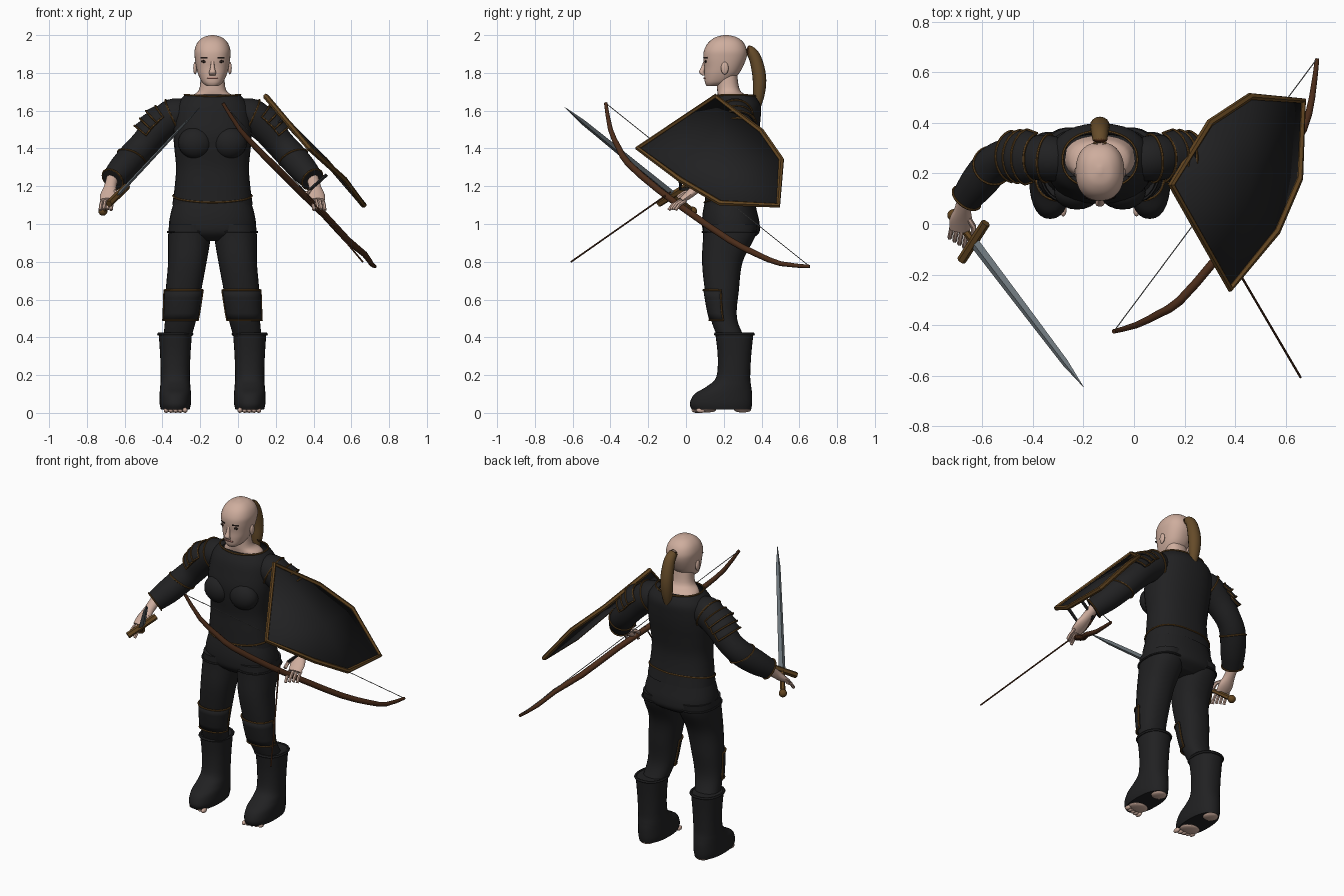
import bpy, bmesh
from math import sin, cos, pi, radians, copysign
from mathutils import Vector, Matrix

if "Cube" in bpy.data.objects:
    bpy.data.objects.remove(bpy.data.objects["Cube"], do_unlink=True)

CX = -0.135                      # body centre line
UP, BACK = Vector((0, 0, 1)), Vector((0, 1, 0))
built = []


def material(name, *rgb):
    m = bpy.data.materials.new(name)
    m.use_nodes = True
    m.diffuse_color = (*rgb, 1)
    m.node_tree.nodes["Principled BSDF"].inputs["Base Color"].default_value = (*rgb, 1)
    return m


cloth = material("black leather", .015, .015, .016)
trim = material("brown trim", .12, .058, .014)
skin = material("skin", .62, .42, .34)
hair = material("golden brown hair", .13, .07, .022)
dark_hair = material("dark brown hair", .075, .024, .008)
wood = material("dark wood", .07, .025, .01)
steel = material("steel", .16, .19, .21)
cord = material("bow string", .25, .25, .25)
ink = material("eye and brow", .02, .012, .01)
lips = material("lips", .36, .16, .13)


def add(name, mesh, *mats):
    ob = bpy.data.objects.new(name, mesh)
    bpy.context.collection.objects.link(ob)
    mesh.materials.clear()
    for m in mats:
        mesh.materials.append(m)
    built.append(ob)
    return ob


def finish(name, bm, *mats):
    bmesh.ops.recalc_face_normals(bm, faces=bm.faces)
    mesh = bpy.data.meshes.new(name)
    bm.to_mesh(mesh)
    bm.free()
    return add(name, mesh, *mats)


# Smooth interpolation through rings of (x, y, z, radius_a, radius_b)
def sample(rings, t):
    t = min(max(t, 0), len(rings) - 1)
    i = min(int(t), len(rings) - 2)
    f = t - i
    a, b, c, d = (rings[min(max(i + k, 0), len(rings) - 1)] for k in (-1, 0, 1, 2))
    return [q + f * (r - p + f * (2 * p - 5 * q + 4 * r - s + f * (3 * (q - r) + s - p))) / 2
            for p, q, r, s in zip(a, b, c, d)]


def point(rings, t, ang, ref=None, off=0):
    x, y, z, a, b = sample(rings, t)
    u, v = cos(ang), sin(ang)
    if ref is None:              # upright section, slightly squared
        n, w = Vector((1, 0, 0)), BACK
        u, v = copysign(abs(u) ** .87, u), copysign(abs(v) ** .87, v)
    else:
        tan = (Vector(sample(rings, t + .1)[:3]) - Vector(sample(rings, t - .1)[:3])).normalized()
        n = (ref - tan * tan.dot(ref)).normalized()
        w = tan.cross(n)
    return Vector((x, y, z)) + n * u * (max(a, 0) + off) + w * v * (max(b, 0) + off)


def loft(name, rings, mats, ref=None, seg=28, steps=5, caps=True, rule=None):
    bm = bmesh.new()
    count = (len(rings) - 1) * steps
    rows = [[bm.verts.new(point(rings, i / steps, 2 * pi * j / seg, ref)) for j in range(seg)]
            for i in range(count + 1)]
    for lo, hi in zip(rows, rows[1:]):
        for j in range(seg):
            k = (j + 1) % seg
            face = bm.faces.new((lo[j], lo[k], hi[k], hi[j]))
            if rule:
                face.material_index = rule(face.calc_center_median())
    if caps:
        bm.faces.new(rows[0])
        cap = bm.faces.new(rows[-1])
        if rule:
            cap.material_index = rule(cap.calc_center_median())
    return finish(name, bm, *mats)


def tube(name, pts, r, mat, closed=False):
    cu = bpy.data.curves.new(name, "CURVE")
    cu.dimensions = "3D"
    cu.bevel_depth, cu.bevel_resolution, cu.use_fill_caps = r, 1, True
    sp = cu.splines.new("POLY")
    sp.points.add(len(pts) - 1)
    for p, q in zip(sp.points, pts):
        p.co = (*q, 1)
    sp.use_cyclic_u = closed
    tmp = bpy.data.objects.new(name + "_path", cu)
    mesh = bpy.data.meshes.new_from_object(tmp)
    bpy.data.objects.remove(tmp)
    return add(name, mesh, mat)


def blob(name, loc, size, mat):
    bm = bmesh.new()
    bmesh.ops.create_uvsphere(bm, u_segments=20, v_segments=12, radius=1,
                              matrix=Matrix.Translation(loc) @ Matrix.Diagonal((*size, 1)))
    return finish(name, bm, mat)


def hoop(name, rings, height, ref=None, off=.002, r=.005):
    angs = [2 * pi * i / 48 for i in range(48)]
    tube(name, [point(rings, height(a), a, ref, off) for a in angs], r, trim, True)


# Armour plate lying on part of a lofted surface, edged with trim
def plate(name, rings, t0, t1, a0, a1, ref, off0, off1, n=16):
    def at(i, j):
        f = i / 4
        return point(rings, t0 + (t1 - t0) * f, a0 + (a1 - a0) * j / n, ref, off0 + (off1 - off0) * f)
    bm = bmesh.new()
    rows = [[bm.verts.new(at(i, j)) for j in range(n + 1)] for i in range(5)]
    for lo, hi in zip(rows, rows[1:]):
        for j in range(n):
            bm.faces.new((lo[j], lo[j + 1], hi[j + 1], hi[j]))
    ob = finish(name, bm, cloth)
    ob.modifiers.new("thickness", "SOLIDIFY").thickness = .012
    edge = ([at(0, j) for j in range(n + 1)] + [at(i, n) for i in range(1, 5)]
            + [at(4, j) for j in range(n - 1, -1, -1)] + [at(i, 0) for i in range(3, 0, -1)])
    tube(name + "_trim", edge, .005, trim, True)


def level(z, half, front, back, x=CX):
    return (x, (front + back) / 2, z, half, (back - front) / 2)


# Torso and pelvis
torso = [level(*r) for r in (
    (1.10, .213, .10, .375), (1.2, .2, .10, .36), (1.3, .193, .10, .355), (1.4, .202, .085, .37),
    (1.48, .208, .08, .385), (1.56, .205, .095, .395), (1.63, .19, .115, .395), (1.685, .145, .15, .36))]
loft("tunic", torso, [cloth], caps=False)
hoop("tunic_hem", torso, lambda a: .45 + .25 * sin(a) + .1 * abs(cos(a)))
hoop("collar_trim", torso, lambda a: 6.75 + .22 * abs(cos(a)))
pelvis = [level(*r) for r in (
    (.91, .13, .14, .33), (.95, .218, .095, .385), (1.0, .23, .085, .39), (1.07, .218, .09, .375),
    (1.16, .19, .11, .355))]
loft("trousers_hips", pelvis, [cloth])
loft("neck", [level(*r) for r in (
    (1.6, .14, .17, .35), (1.67, .118, .17, .33), (1.71, .072, .165, .285), (1.8, .062, .165, .27))], [skin])

# Head, hair coloured by a slanted hairline
head = [level(*r) for r in (
    (1.73, .03, .11, .17), (1.75, .055, .10, .23), (1.79, .075, .097, .275), (1.83, .086, .097, .3),
    (1.88, .094, .092, .32), (1.92, .095, .096, .322), (1.96, .08, .118, .305), (1.988, .05, .155, .27),
    (2.0, .008, .2, .225))]


def hairline(c):
    if c.y < .10 + min(max(1.93 - c.z, 0) * 1.2, .14) and c.z < 1.945:
        return 0
    streak = .2 + .03 * sin(c.x * 90) + .03 * sin(c.z * 110)
    return 2 if c.y < streak and c.z > 1.87 else 1


loft("head", head, [skin, hair, dark_hair], seg=48, steps=6, rule=hairline)
loft("ponytail", [(CX, y, z, r, r * 1.1) for y, z, r in (
    (.29, 1.9, .02), (.33, 1.92, .026), (.365, 1.88, .032), (.388, 1.78, .036), (.385, 1.68, .03),
    (.37, 1.56, .004))], [hair], ref=BACK, seg=16)
blob("hair_tie", (CX, .335, 1.915), (.03, .014, .03), dark_hair)
loft("nose", [(CX, .1, 1.865, .008, .006), (CX, .092, 1.83, .011, .012), (CX, .083, 1.803, .018, .014),
              (CX, .097, 1.785, .014, .008)], [skin], seg=16)
for s in (1, -1):
    side = "left" if s > 0 else "right"

    def face(t, deg, off=0):
        return point(head, t, radians(s * deg - 90), off=off)
    blob(side + "_eye", face(3.6, 27), (.016, .005, .007), ink)
    tube(side + "_eyebrow", [face(4, d) for d in (13, 25, 38)], .0045, ink)
    tube(side + "_lip", [face(1.55, d, .001) for d in (0, 10, 20)], .005, lips)
    blob(side + "_ear", (CX + s * .092, .205, 1.825), (.01, .02, .033), skin)
    blob(side + "_breast", (CX + s * .09, .125, 1.43), (.092, .068, .085), cloth)

    # Leg, shorts hem and knee guard
    leg = [level(z, h, f, b, CX + s * c) for z, c, h, f, b in (
        (1.0, .118, .112, .09, .38), (.93, .122, .113, .09, .365), (.8, .133, .102, .085, .3),
        (.65, .153, .094, .1, .28), (.5, .168, .083, .13, .27), (.38, .19, .072, .175, .32))]
    loft(side + "_leg", leg, [cloth])
    tube(side + "_shorts_hem", [point(leg, .7, radians(d), off=.003) for d in range(0, 361, 12)], .006, cloth)
    plate(side + "_knee_guard", leg, 3, 4.07, radians(-178), radians(-2), None, .008, .01)

    # Boot, cuff and bare toes
    boot = [level(z, h, f, b, CX + s * .197) for z, h, f, b in (
        (.018, .076, .03, .345), (.05, .083, .02, .35), (.1, .083, .045, .35), (.14, .08, .11, .345),
        (.19, .077, .16, .34), (.3, .08, .168, .345), (.42, .088, .155, .357))]
    loft(side + "_boot", boot, [cloth])
    tube(side + "_boot_cuff", [point(boot, 5.95, radians(d)) for d in range(0, 360, 12)], .009, cloth, True)
    for i in range(5):
        blob(side + "_toe", (CX + s * (.145 + i * .025), .055 + i * .006, .014), (.013, .025, .014), skin)
    blob(side + "_ball_of_foot", (CX + s * .197, .11, .016), (.062, .05, .014), skin)
    blob(side + "_heel", (CX + s * .197, .3, .016), (.045, .045, .014), skin)

    # Sleeve, armhole, cuff and layered shoulder plates
    arm = [(CX + s * d, y, z, r, r) for d, y, z, r in (
        (.14, .25, 1.575, .08), (.205, .26, 1.572, .092), (.28, .265, 1.515, .085), (.36, .265, 1.425, .075),
        (.42, .235, 1.36, .076), (.48, .165, 1.29, .073), (.53, .1, 1.235, .06))]
    loft(side + "_sleeve", arm, [cloth], ref=UP)
    hoop(side + "_armhole_trim", arm, lambda a: 1.05, UP, .003)
    hoop(side + "_cuff_trim", arm, lambda a: 5.93, UP)
    hoop(side + "_forearm_trim", arm, lambda a: 4.1 + .25 * cos(a), UP)
    for i in range(3):
        plate(side + "_shoulder_plate", arm, 1.5 + i * .36, 1.95 + i * .36, -1.35, 1.35, UP, .008, .026)

    # Hand with curled fingers
    palm = [(CX + s * d, y, z, a, b) for d, y, z, a, b in (
        (.53, .11, 1.24, .03, .032), (.542, .06, 1.195, .027, .033), (.55, .015, 1.155, .022, .045),
        (.556, -.025, 1.125, .015, .04))]
    loft(side + "_palm", palm, [skin], ref=UP, seg=16)
    for i in range(4):
        k = i - 1.5
        base = Vector((CX + s * (.556 + k * .019), -.018 + k * .012, 1.13 - abs(k) * .004))
        tube(side + "_finger", [base, base + Vector((s * .006, -.035, -.022)),
                                base + Vector((s * .01, -.055, -.05))], .0095, skin)
    wrist = Vector((CX + s * .525, .03, 1.175))
    tube(side + "_thumb", [wrist, wrist + Vector((-s * .025, -.04, -.01)),
                           wrist + Vector((-s * .025, -.075, -.035))], .011, skin)

# Sword
pommel, tip = Vector((-.715, .035, 1.068)), Vector((-.2, -.645, 1.62))
cross = Vector((.1, .155, .096)).normalized()


def along(f, a, b):
    return (*pommel.lerp(tip, f), a, b)


hilt = pommel.lerp(tip, .155)
loft("sword_blade", [along(.15, .024, .009), along(.55, .02, .008), along(.86, .016, .006),
                     along(1, .001, .001)], [steel], ref=cross, seg=4, steps=1)
tube("sword_grip", [pommel, hilt], .015, trim)
blob("sword_pommel", pommel, (.024, .024, .024), trim)
tube("sword_guard", [hilt - cross * .1, hilt + cross * .1], .019, trim)

# Bow, string and arrow
bow = [(-.08, -.425, 1.64), (.01, -.4, 1.5), (.1, -.355, 1.4), (.18, -.305, 1.32), (.32, -.145, 1.18),
       (.46, .04, 1.045), (.58, .23, .915), (.67, .375, .84), (.705, .5, .79), (.725, .655, .775)]
widths = [.009, .013, .016, .018, .018]
widths += widths[::-1]
loft("bow", [(*p, r, r) for p, r in zip(bow, widths)], [wood], ref=UP, seg=10, steps=2)
tube("bow_string", [bow[0], bow[-1]], .0022, cord)
tube("arrow", [(.35, -.08, 1.17), (.66, -.608, .8)], .0045, wood)

# Kite shield, gently domed, with a rim and arm grips
outline = [Vector(p) for p in ((.38, -.255, 1.4), (.148, .155, 1.675), (.3, .4, 1.49), (.46, .505, 1.34),
                               (.668, .488, 1.098), (.655, .18, 1.112), (.565, -.03, 1.235))]
outward = Vector((.744, 0, .668))
bm = bmesh.new()
rim = [bm.verts.new(p) for p in outline]
hub = bm.verts.new(sum(outline, Vector()) / len(outline) + outward * .02)
for i, v in enumerate(rim):
    bm.faces.new((v, rim[(i + 1) % len(rim)], hub))
finish("shield", bm, cloth).modifiers.new("thickness", "SOLIDIFY").thickness = .012
tube("shield_rim", outline, .015, trim, True)
for name, mid, reach in (("hand_grip", Vector((.385, .03, 1.185)), .115),
                         ("elbow_strap", Vector((.2, .25, 1.52)), .06)):
    ends = [mid + BACK * d for d in (-.06, .06)]
    tube("shield_" + name, [ends[0] + outward * reach, ends[0], ends[1], ends[1] + outward * reach], .01, cloth)

# Smooth shading with sharp edges kept
bpy.ops.object.select_all(action="DESELECT")
for ob in built:
    ob.select_set(True)
bpy.context.view_layer.objects.active = built[0]
bpy.ops.object.shade_smooth_by_angle(angle=radians(40))
